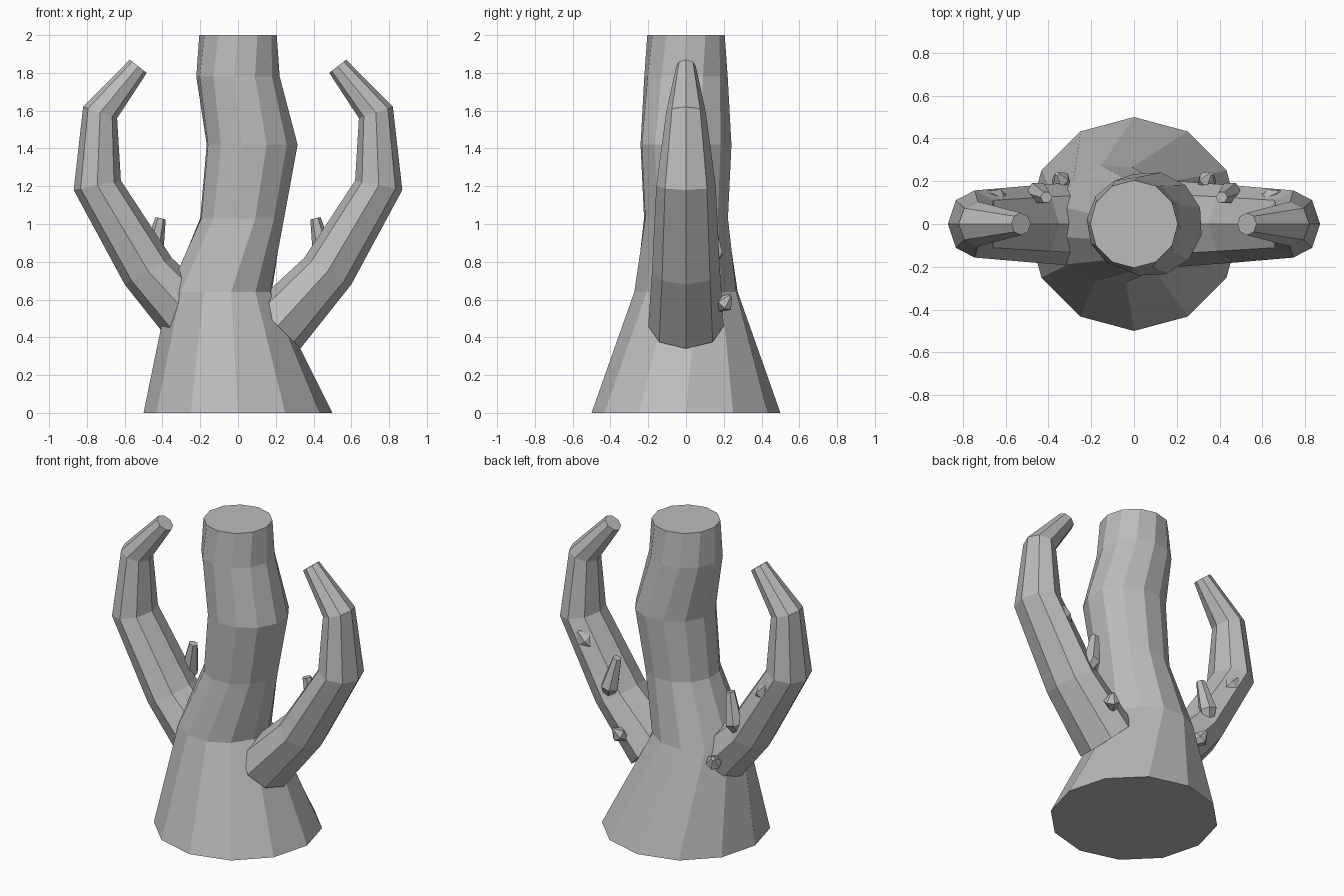
import bpy, bmesh, math
from mathutils import Vector

if "Cube" in bpy.data.objects:
    bpy.data.objects.remove(bpy.data.objects["Cube"])

bark = bpy.data.materials.new("grey_bark")
bark.diffuse_color = (0.5, 0.5, 0.5, 1)
bark.use_nodes = True
bark.node_tree.nodes["Principled BSDF"].inputs["Base Color"].default_value = bark.diffuse_color


def loft(name, rings):
    """Skin closed rings of points into a capped, flat-shaded tube."""
    bm = bmesh.new()
    loops = [[bm.verts.new(p) for p in ring] for ring in rings]
    n = len(loops[0])
    for a, b in zip(loops, loops[1:]):
        for i in range(n):
            j = (i + 1) % n
            bm.faces.new((a[i], a[j], b[j], b[i]))
    bm.faces.new(loops[0])
    bm.faces.new(loops[-1])
    bmesh.ops.recalc_face_normals(bm, faces=bm.faces)
    mesh = bpy.data.meshes.new(name)
    bm.to_mesh(mesh)
    bm.free()
    mesh.materials.append(bark)
    bpy.context.collection.objects.link(bpy.data.objects.new(name, mesh))


def ring(c, u, v, n, twist=0):
    """Ellipse of n points around c with half axes u and v."""
    angles = [2 * math.pi * i / n + math.radians(twist) for i in range(n)]
    return [Vector(c) + Vector(u) * math.cos(a) + Vector(v) * math.sin(a) for a in angles]


def spindle(name, path, n=6):
    """Tapered tube along (x, y, z, radius) points."""
    axis = (Vector(path[-1][:3]) - Vector(path[0][:3])).normalized()
    u = axis.cross(Vector((0, 1, 0))).normalized()
    v = axis.cross(u)
    loft(name, [ring(p[:3], u * p[3], v * p[3], n) for p in path])


# Trunk: (z, centre x, radius, twist in degrees)
trunk = [(0, 0, 0.5, 0), (0.64, -0.095, 0.28, 12), (1.03, 0.022, 0.227, 18),
         (1.42, 0.075, 0.246, 18), (1.78, 0, 0.222, 24), (2, 0, 0.205, 30)]
loft("trunk", [ring((x, 0, z), (r, 0, 0), (0, r, 0), 12, t) for z, x, r, t in trunk])

# Limb sections: outer x, z, inner x, z, half width in y
limb = [(0.33, 0.34, 0.09, 0.58, 0.20), (0.60, 0.68, 0.35, 0.82, 0.18),
        (0.87, 1.18, 0.62, 1.23, 0.157), (0.82, 1.62, 0.64, 1.56, 0.105),
        (0.573, 1.87, 0.483, 1.80, 0.052)]
# Twigs on the back of each limb: x, y, z, radius
twigs = {
    "knot": [(0.31, 0.17, 0.55, 0.02), (0.345, 0.205, 0.58, 0.048), (0.36, 0.235, 0.62, 0.012)],
    "twig": [(0.47, 0.13, 0.78, 0.03), (0.45, 0.145, 0.84, 0.055), (0.41, 0.125, 1.03, 0.028)],
    "bud": [(0.57, 0.09, 1.0, 0.015), (0.65, 0.12, 1.09, 0.05), (0.68, 0.145, 1.14, 0.015)],
}
for side, s in (("right", 1), ("left", -1)):
    sections = []
    for ox, oz, ix, iz, w in limb:
        c = (s * (ox + ix) / 2, 0, (oz + iz) / 2)
        sections.append(ring(c, (s * (ox - ix) / 2, 0, (oz - iz) / 2), (0, w, 0), 8))
    loft(side + "_limb", sections)
    for name, path in twigs.items():
        spindle(side + "_" + name, [(s * x, y, z, r) for x, y, z, r in path])
